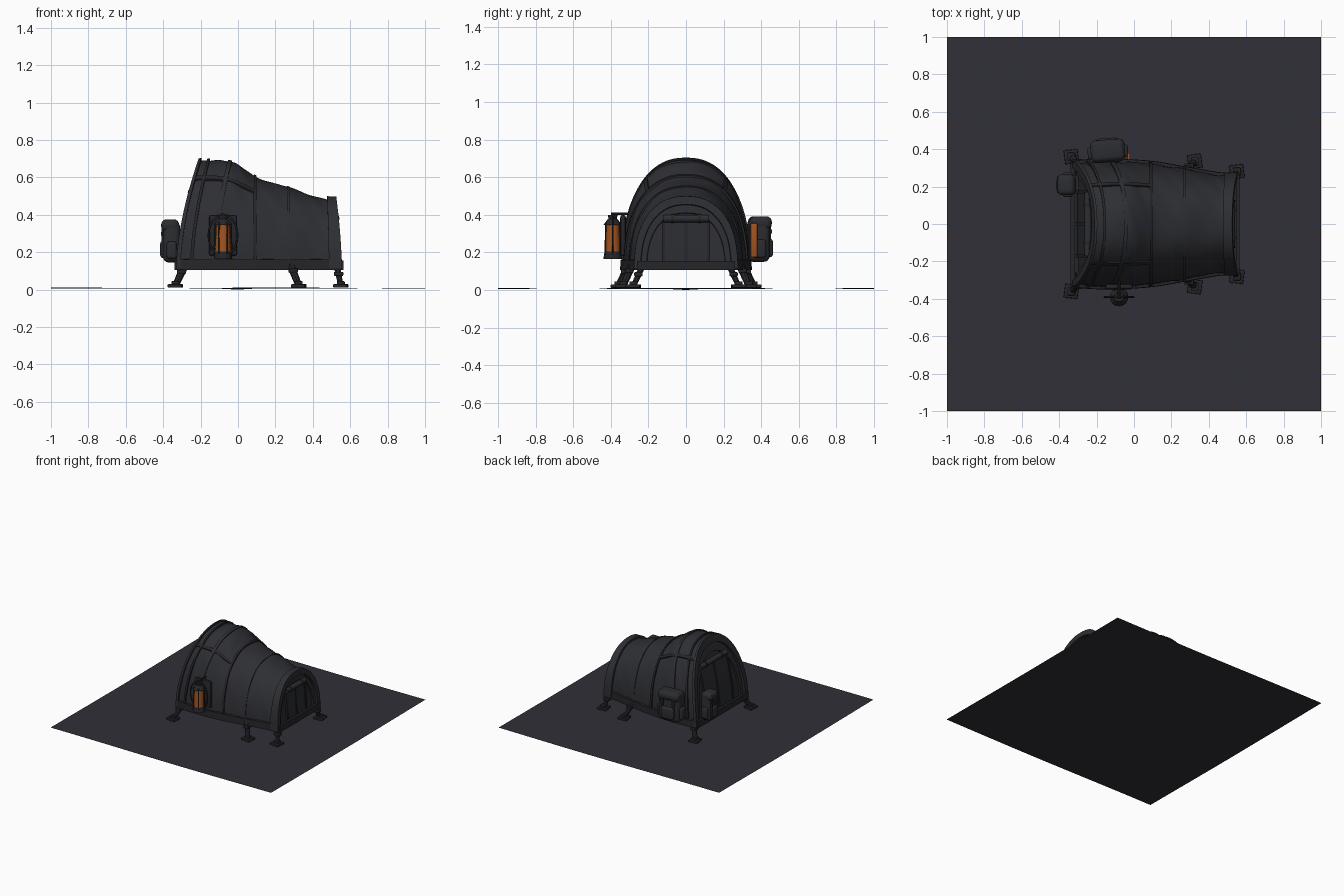
import bpy, bmesh, math, random
from mathutils import Vector

if "Cube" in bpy.data.objects:
    bpy.data.objects.remove(bpy.data.objects["Cube"])
random.seed(4)

def mat(name, c):
    m = bpy.data.materials.new(name)
    m.diffuse_color = (*c, 1)
    m.use_nodes = True
    m.node_tree.nodes["Principled BSDF"].inputs["Base Color"].default_value = m.diffuse_color
    return m
GROUND = mat("ground slate", (0.030, 0.029, 0.039))
CANVAS = mat("dark canvas", (0.027, 0.028, 0.034))
TRIM = mat("black trim", (0.019, 0.019, 0.023))
PACK = mat("pack cloth", (0.025, 0.026, 0.031))
GLOW = mat("lantern orange", (0.36, 0.085, 0.014))

def finish(name, bm, m, angle=35):
    bmesh.ops.remove_doubles(bm, verts=bm.verts, dist=1e-5)
    bmesh.ops.recalc_face_normals(bm, faces=bm.faces)
    me = bpy.data.meshes.new(name)
    bm.to_mesh(me); bm.free()
    me.materials.append(m)
    me.shade_smooth()
    me.set_sharp_from_angle(angle=math.radians(angle))
    ob = bpy.data.objects.new(name, me)
    bpy.context.collection.objects.link(ob)
    return ob

def grid(name, rows, m):
    bm = bmesh.new()
    vs = [[bm.verts.new(p) for p in r] for r in rows]
    for a, b in zip(vs, vs[1:]):
        for i in range(len(a) - 1):
            bm.faces.new((a[i], a[i+1], b[i+1], b[i]))
    return finish(name, bm, m)

def box(name, loc, size, m, bevel=0.0, rot=(0, 0, 0), seg=2):
    bm = bmesh.new()
    bmesh.ops.create_cube(bm, size=1)
    bmesh.ops.scale(bm, vec=size, verts=bm.verts)
    if bevel:
        bmesh.ops.bevel(bm, geom=bm.edges[:], offset=bevel, segments=seg, affect='EDGES', profile=0.5)
    ob = finish(name, bm, m)
    ob.location, ob.rotation_euler = loc, rot
    return ob

def rod(name, a, b, r1, r2, m, n=12):
    a, b = Vector(a), Vector(b)
    bm = bmesh.new()
    bmesh.ops.create_cone(bm, cap_ends=True, segments=n, radius1=r1, radius2=r2, depth=(b - a).length)
    ob = finish(name, bm, m)
    ob.location = (a + b) / 2
    ob.rotation_euler = (b - a).to_track_quat('Z', 'Y').to_euler()
    return ob

def torus(name, loc, R, r, m, rot):
    bpy.ops.mesh.primitive_torus_add(major_radius=R, minor_radius=r, major_segments=24, minor_segments=6, location=loc, rotation=rot)
    ob = bpy.context.object
    ob.name = name
    ob.data.materials.append(m)
    ob.data.shade_smooth()
    return ob

# Tent shape: stations of (x at base, x at top, half width, top height)
BASE = 0.115
ST = [(-0.33, -0.21, 0.325, 0.69), (-0.24, -0.15, 0.335, 0.695), (-0.10, -0.02, 0.338, 0.68),
      (0.10, 0.10, 0.325, 0.605), (0.28, 0.28, 0.295, 0.545), (0.46, 0.455, 0.265, 0.49), (0.555, 0.525, 0.262, 0.485)]
END = len(ST) - 1

def station(s):
    i = min(int(s), END - 1)
    f = s - i
    p = [ST[max(0, min(END, i + k))] for k in (-1, 0, 1, 2)]
    return [0.5 * (2*b + (c - a)*f + (2*a - 5*b + 4*c - d)*f*f + (3*b - a - 3*c + d)*f**3) for a, b, c, d in zip(*p)]

def wall_x(s, h):
    xb, xt = station(s)[:2]
    return xb + (xt - xb) * max(h, 0) ** 1.7

def skin(s, t, off=0.0, k=1.0, dx=0.0):
    _, _, w, zt = station(s)
    a = math.pi * (1 - t)
    c, sn = math.cos(a), max(math.sin(a), 0)
    y = math.copysign(abs(c) ** (2 / 2.3), c) * (w + off) * k
    h = sn ** (2 / 2.3) * k
    return (wall_x(s, h) + dx, y, BASE + (zt + off - BASE) * h)

N = 48
T = [i / N for i in range(N + 1)]
wrinkle = lambda s, t: 0.0035 * math.sin(7*s + 9*t) * math.sin(23*t + 2*s) - 0.004 * abs(math.sin(math.pi * s / 2))
S = [i * END / 48 for i in range(49)]
grid("tent_canvas", [[skin(s, t, wrinkle(s, t)) for t in T] for s in S], CANVAS)

# Bands and ribs that wrap over the canvas
def band(name, s0, s1, off, m, t0=0.0, t1=1.0):
    ts = [t0 + (t1 - t0) * t for t in T]
    grid(name, [[skin(s, t, o) for t in ts] for s, o in ((s0, -0.01), (s0, off), ((s0+s1)/2, off), (s1, off), (s1, -0.01))], m)
band("rear_rim", 0.0, 0.35, 0.012, CANVAS)
band("rear_strap", 0.85, 1.0, 0.006, TRIM)
band("middle_rib", 1.75, 1.9, 0.006, CANVAS)
band("seam_band", 2.9, 3.0, 0.005, TRIM)
band("fore_seam", 3.9, 3.98, 0.005, CANVAS)
band("fore_rim", 5.2, 6.0, 0.014, CANVAS)

# Long side seams and hem along the base
for sd, nm in ((-1, "front"), (1, "back")):
    rows = []
    for s in S:
        xb, _, w, _ = station(s)
        rows.append([(xb, sd*(w - 0.02), 0.105), (xb, sd*(w + 0.012), 0.105), (xb, sd*(w + 0.01), 0.16), (xb, sd*(w - 0.02), 0.165)])
    grid(nm + "_hem", rows, TRIM)
    tc = 0.5 + sd * 0.2
    grid(nm + "_side_seam", [[skin(s, tc + d, o) for d, o in ((-0.012, -0.008), (-0.01, 0.005), (0.01, 0.005), (0.012, -0.008))] for s in S[:25]], TRIM)

# End walls, stepped back inside the rims
def end_wall(name, s, d, m):
    steps = [(1.0, 0), (0.92, 0), (0.91, 0.018), (0.80, 0.018), (0.79, 0.03), (0.5, 0.03), (0.25, 0.03), (0.0, 0.03)]
    grid(name, [[skin(s, t, 0.012 if k == 1 else 0, k, d*dx) for t in T] for k, dx in steps], m)
end_wall("rear_wall", 0, 1, CANVAS)
end_wall("fore_wall", END, -1, CANVAS)

# Plates and rolled flaps on the end walls
def plate(name, s, y0, y1, z0, z1, dx, thick, m):
    zt = station(s)[3]
    zs = [z0 + (z1 - z0) * i / 6 for i in range(7)]
    X = lambda z: wall_x(s, (z - BASE) / (zt - BASE)) + dx
    zs = [z0] + zs + [z1]
    g = [0] + [thick] * 7 + [0]
    grid(name, [[(X(z), y0, z), (X(z) + q, y0, z), (X(z) + q, y1, z), (X(z), y1, z)] for z, q in zip(zs, g)], m)
for nm, s, d, w, top in (("rear", 0, -1, 0.17, 0.50), ("fore", END, 1, 0.12, 0.36)):
    inn = -d * 0.03
    plate(nm + "_door", s, -w, w, 0.12, top, inn, d*0.008, PACK)
    plate(nm + "_door_zip", s, -0.008, 0.008, 0.12, top, inn + d*0.008, d*0.006, TRIM)
    for sd in (-1, 1):
        plate(nm + "_door_edge", s, sd*w - 0.008, sd*w + 0.008, 0.12, top, inn, d*0.014, TRIM)
    wd = station(s)[2]
    plate(nm + "_sill", s, -wd, wd, 0.105, 0.155, -d*0.01, d*0.02, TRIM)
    h = (top + 0.02 - BASE) / (station(s)[3] - BASE)
    x = wall_x(s, h) + inn + d*0.012
    rod(nm + "_rolled_flap", (x, -w, top + 0.02), (x, w, top + 0.02), 0.02, 0.02, CANVAS)
    for y in (-w*0.6, w*0.6):
        rod(nm + "_flap_tie", (x, y - 0.008, top + 0.02), (x, y + 0.008, top + 0.02), 0.023, 0.023, TRIM)

# Floor
fs = [station(s) for s in S]
grid("tent_floor", [[(f[0], -f[2], 0.11), (f[0], f[2], 0.11)] for f in fs], TRIM)

# Splayed legs with square feet
for sd in (-1, 1):
    for (xt, yt, zt), (xf, yf), r in (((-0.28, 0.30, 0.14), (-0.335, 0.36), 0.022),
                                      ((0.275, 0.28, 0.15), (0.325, 0.335), 0.022),
                                      ((0.53, 0.235, 0.12), (0.55, 0.28), 0.018)):
        rod("leg", (xt, sd*yt, zt), (xf, sd*yf, 0.02), r, r*0.8, TRIM, 8)
        box("leg_collar", (xt*0.6 + xf*0.4, sd*(yt*0.6 + yf*0.4), zt*0.6 + 0.012), (0.05, 0.045, 0.022), TRIM, 0.005)
        box("foot", (xf, sd*yf, 0.02), (0.075, 0.075, 0.018), TRIM, 0.004, (0, 0, sd*0.12))
        box("foot_block", (xf, sd*yf, 0.035), (0.042, 0.042, 0.02), TRIM, 0.004)

# Hanging lantern on the front side
lx, ly = -0.08, -0.39
box("lantern_backing", (lx, -0.335, 0.29), (0.15, 0.03, 0.22), TRIM, 0.014)
rod("lantern_base", (lx, ly, 0.165), (lx, ly, 0.205), 0.05, 0.043, TRIM, 16)
rod("lantern_glass", (lx, ly, 0.205), (lx, ly, 0.345), 0.043, 0.036, GLOW, 16)
rod("lantern_cap", (lx, ly, 0.345), (lx, ly, 0.378), 0.05, 0.025, TRIM, 16)
rod("lantern_chimney", (lx, ly, 0.378), (lx, ly, 0.40), 0.022, 0.026, TRIM, 12)
for i in range(6):
    a = math.tau * i / 6
    c, s = math.cos(a), math.sin(a)
    rod("lantern_bar", (lx + 0.047*c, ly + 0.047*s, 0.19), (lx + 0.042*c, ly + 0.042*s, 0.36), 0.004, 0.004, TRIM, 6)
torus("lantern_handle", (lx, ly, 0.29), 0.078, 0.005, TRIM, (math.pi/2, 0, 0)).scale = (1, 1.4, 1)
rod("lantern_hook", (lx, -0.30, 0.405), (lx, ly - 0.01, 0.405), 0.007, 0.007, TRIM, 8)

# Backpacks: one on the back side, one on the rear wall; built facing out then turned
def pack(name, loc, w, d, h, turn):
    parts = [("body", (0, 0, 0), (w, d, h), PACK, 0.03), ("lid", (0, 0.008, h*0.40), (w*1.02, d*1.06, h*0.3), PACK, 0.028),
             ("pocket", (0, d*0.5, -h*0.18), (w*0.62, d*0.35, h*0.42), PACK, 0.015)]
    for sd in (-1, 1):
        parts += [("side_pocket", (sd*w*0.5, 0, -h*0.2), (w*0.2, d*0.6, h*0.42), PACK, 0.014),
                  ("strap", (sd*w*0.27, d*0.52, h*0.08), (0.016, 0.014, h*0.8), TRIM, 0.003),
                  ("buckle", (sd*w*0.27, d*0.56, h*0.2), (0.028, 0.012, 0.022), TRIM, 0.003)]
    c, s = math.cos(turn), math.sin(turn)
    for nm, (x, y, z), size, m, bv in parts:
        box(name + "_" + nm, (loc[0] + c*x - s*y, loc[1] + s*x + c*y, loc[2] + z), size, m, bv, (0, 0, turn), 4)
pack("side_pack", (-0.14, 0.385, 0.265), 0.18, 0.11, 0.23, 0.08)
pack("rear_pack", (-0.355, 0.21, 0.255), 0.11, 0.09, 0.22, math.pi/2)
# Orange panel on the end of the side pack
box("pack_orange_panel", (-0.028, 0.362, 0.265), (0.014, 0.036, 0.18), GLOW, 0.005)

# Uneven ground sheet
bm = bmesh.new()
bmesh.ops.create_grid(bm, x_segments=12, y_segments=12, size=1)
for v in bm.verts:
    v.co.z = 0.008 + 0.003 * math.sin(3*v.co.x + 1) * math.cos(2.5*v.co.y)
bm.verts.ensure_lookup_table()
min(bm.verts, key=lambda v: v.co.length).co.z = 0.0
ground = finish("ground_sheet", bm, GROUND)
if ground.data.polygons[0].normal.z < 0:
    ground.data.flip_normals()
